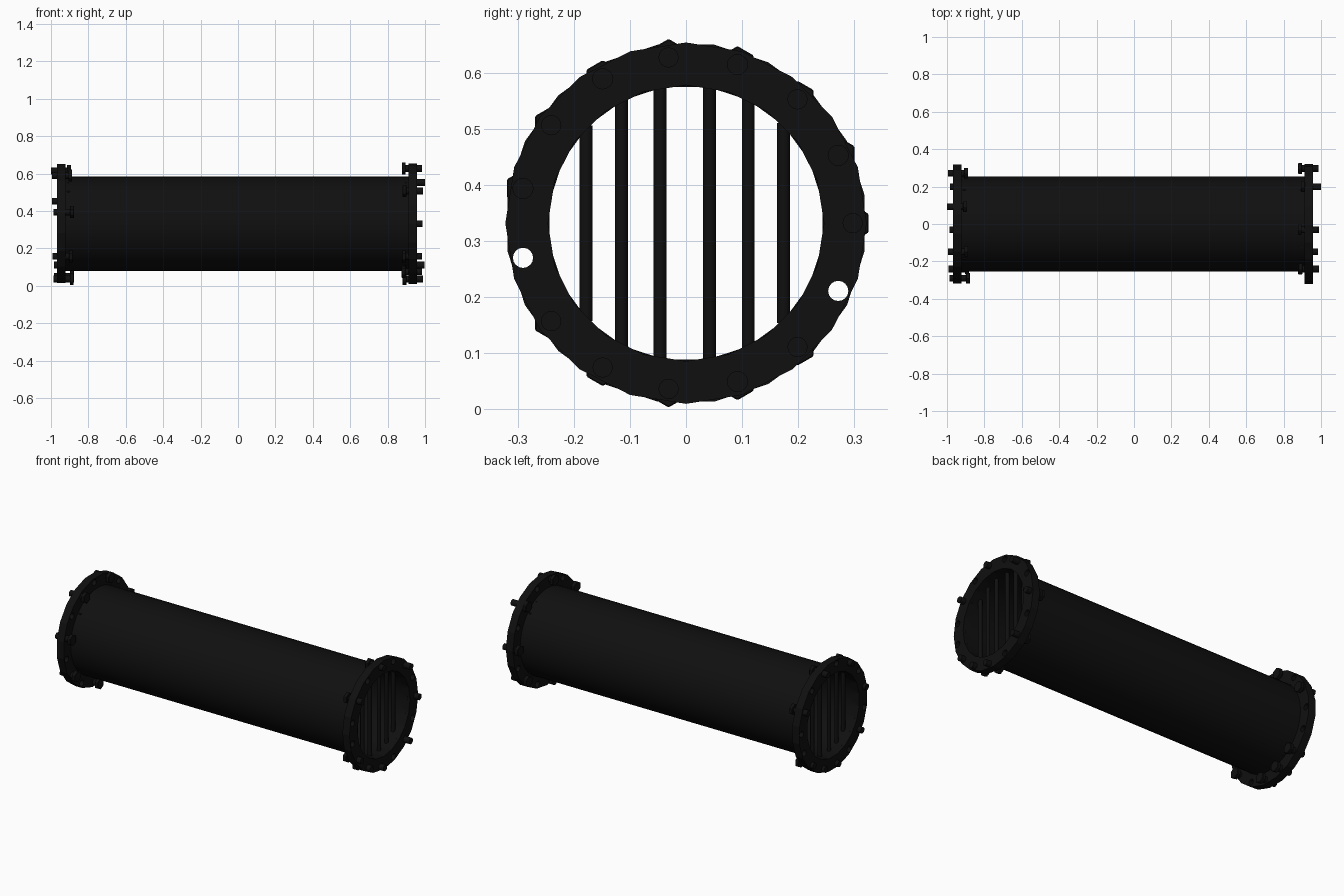
import bpy
import bmesh
import random
from math import radians, cos, sin, pi, sqrt
from mathutils import Matrix, Vector

random.seed(4)
if "Cube" in bpy.data.objects:
    bpy.data.objects.remove(bpy.data.objects["Cube"], do_unlink=True)

CENTRE_Z = 0.332
PIPE_OUT, PIPE_IN = 0.253, 0.245
FLANGE_OUT = 0.322
BOLT_CIRCLE = 0.297
STEP = 24

black = bpy.data.materials.new("black iron")
black.diffuse_color = (0.005, 0.005, 0.005, 1)
black.use_nodes = True
black.node_tree.nodes["Principled BSDF"].inputs["Base Color"].default_value = (0.005, 0.005, 0.005, 1)


def finish(name, bm):
    """Turn a bmesh into a named, coloured object."""
    bmesh.ops.recalc_face_normals(bm, faces=bm.faces)
    mesh = bpy.data.meshes.new(name)
    bm.to_mesh(mesh)
    bm.free()
    mesh.materials.append(black)
    ob = bpy.data.objects.new(name, mesh)
    bpy.context.collection.objects.link(ob)
    return ob


def select_only(ob):
    bpy.ops.object.select_all(action="DESELECT")
    ob.select_set(True)
    bpy.context.view_layer.objects.active = ob


def ring(name, x0, x1, outer, inner, sides, turn=0.0):
    """Hollow cylinder along x, made from a spun rectangle."""
    bm = bmesh.new()
    profile = [(x0, inner), (x1, inner), (x1, outer), (x0, outer)]
    loops = []
    for i in range(sides):
        a = 2 * pi * i / sides + turn
        loops.append([bm.verts.new((x, r * cos(a), CENTRE_Z + r * sin(a))) for x, r in profile])
    for i in range(sides):
        a, b = loops[i], loops[(i + 1) % sides]
        for k in range(4):
            n = (k + 1) % 4
            bm.faces.new((a[k], a[n], b[n], b[k]))
    return finish(name, bm)


def add_rod(bm, x0, x1, y, z, radius, sides, turn=0.0):
    """Capped prism along x; the turn spins it about its own axis."""
    place = (Matrix.Translation(((x0 + x1) / 2, y, z)) @ Matrix.Rotation(turn, 4, "X")
             @ Matrix.Rotation(pi / 2, 4, "Y"))
    return bmesh.ops.create_cone(bm, cap_ends=True, segments=sides, radius1=radius,
                                 radius2=radius, depth=abs(x1 - x0), matrix=place)["verts"]


def bolt_spot(angle):
    a = radians(angle)
    return BOLT_CIRCLE * cos(a), CENTRE_Z + BOLT_CIRCLE * sin(a)


def make_end(side, sign, face, bolted, turn):
    """Flange, bolts and grate for one end of the pipe."""
    back = face - 0.046
    flange = ring(side + "_flange", sign * back, sign * face, FLANGE_OUT, PIPE_IN + 0.001, 20, turn)

    # open bolt holes
    bm = bmesh.new()
    for angle in range(0, 360, STEP):
        if angle not in bolted:
            y, z = bolt_spot(angle)
            add_rod(bm, sign * (back - 0.05), sign * (face + 0.05), y, z, 0.018, 16)
    cutter = finish("hole_cutter", bm)
    cutter.hide_render = True
    cut = flange.modifiers.new("holes", "BOOLEAN")
    cut.object = cutter
    cut.solver = "EXACT"
    select_only(flange)
    bpy.ops.object.modifier_apply(modifier=cut.name)
    bpy.data.objects.remove(cutter, do_unlink=True)

    # loose bolts: hex head behind the flange, shank poking out of the face
    bm = bmesh.new()
    for n, angle in enumerate(bolted):
        y, z = bolt_spot(angle)
        tip = 1.0 if n == 1 else random.uniform(0.982, 0.998)
        head = tip - 0.108
        add_rod(bm, sign * head, sign * tip, y, z, 0.018, 16)
        verts = add_rod(bm, sign * head, sign * (head + 0.021), y, z, 0.033, 6)
        # put the hex corners at top and bottom
        if max(v.co.z for v in verts) - z < 0.032:
            bmesh.ops.rotate(bm, verts=verts, cent=Vector((0, y, z)),
                             matrix=Matrix.Rotation(pi / 6, 3, "X"))
        rim = {e for v in verts for e in v.link_edges}
        bmesh.ops.bevel(bm, geom=list(rim), offset=0.002, segments=1, affect="EDGES")
    bolts = finish(side + "_bolts", bm)
    select_only(bolts)
    bpy.ops.object.shade_smooth_by_angle(angle=radians(30))

    # upright grate bars
    bm = bmesh.new()
    for y in (-0.178, -0.115, -0.046, 0.042, 0.111, 0.174):
        height = 2 * sqrt(0.249 ** 2 - y ** 2)
        place = Matrix.Translation((sign * (face - 0.06), y, CENTRE_Z))
        bmesh.ops.create_cone(bm, cap_ends=True, segments=12, radius1=0.0115, radius2=0.0115,
                              depth=height, matrix=place)
    grate = finish(side + "_grate_bars", bm)
    select_only(grate)
    bpy.ops.object.shade_smooth_by_angle(angle=radians(40))


# pipe
pipe = ring("pipe", -0.95, 0.94, PIPE_OUT, PIPE_IN, 40)
select_only(pipe)
bpy.ops.object.shade_smooth_by_angle(angle=radians(30))

# the two ends
make_end("left", 1, 0.957, [0, 48, 96, 144, 216, 240, 264, 312], 0.0)
make_end("right", -1, 0.967, [24, 72, 120, 168, 216, 264, 288, 312], pi / 20)
